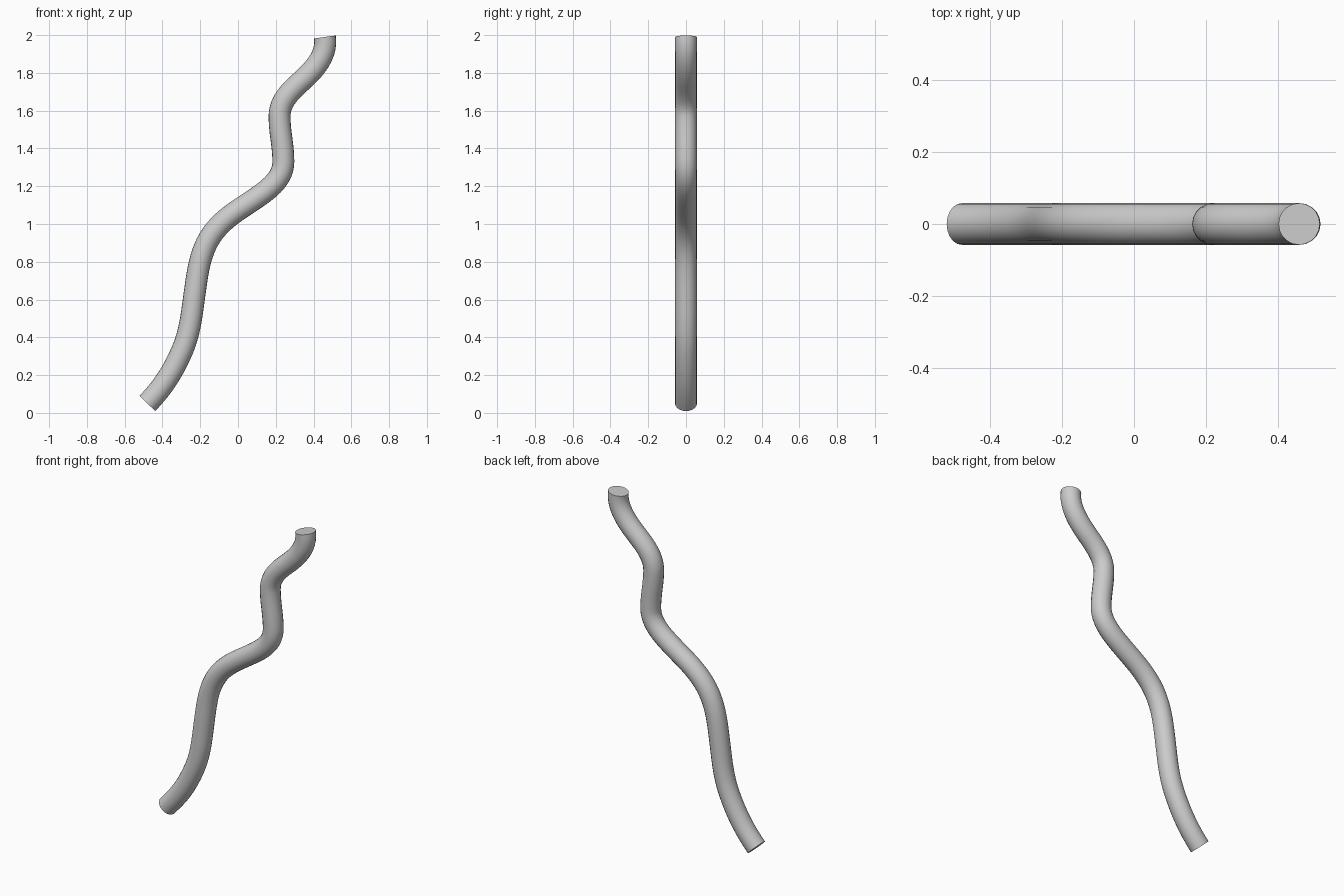
import bpy
from math import cos, sin, radians
from mathutils import Vector

cube = bpy.data.objects.get("Cube")
if cube:
    bpy.data.objects.remove(cube, do_unlink=True)

RADIUS = 0.058

# Centre line in the XZ plane: x, z, heading in degrees from +x
PATH = [
    (-0.48, 0.05, 46),
    (-0.30, 0.32, 66),
    (-0.23, 0.63, 82),
    (-0.11, 0.98, 48),
    (0.07, 1.12, 34),
    (0.24, 1.33, 90),
    (0.22, 1.57, 90),
    (0.34, 1.76, 42),
    (0.46, 1.99, 98),
]

# Grey finish
grey = bpy.data.materials.new("grey")
grey.use_nodes = True
colour = (0.6, 0.6, 0.6, 1)
grey.diffuse_color = colour
grey.node_tree.nodes["Principled BSDF"].inputs["Base Color"].default_value = colour

# Smooth path with handles along each heading
curve = bpy.data.curves.new("bent_tube", "CURVE")
curve.dimensions = "3D"
curve.resolution_u = 14
curve.bevel_depth = RADIUS
curve.bevel_resolution = 8
curve.use_fill_caps = True
spline = curve.splines.new("BEZIER")
spline.bezier_points.add(len(PATH) - 1)
points = [Vector((x, 0, z)) for x, z, _ in PATH]
for i, (knot, (_, _, angle)) in enumerate(zip(spline.bezier_points, PATH)):
    heading = Vector((cos(radians(angle)), 0, sin(radians(angle))))
    here = points[i]
    before = points[max(i - 1, 0)]
    after = points[min(i + 1, len(points) - 1)]
    knot.handle_left_type = knot.handle_right_type = "FREE"
    knot.co = here
    knot.handle_left = here - heading * (here - before).length * 0.36
    knot.handle_right = here + heading * (after - here).length * 0.36

# Solid tube with flat capped ends
tube = bpy.data.objects.new("bent_tube", curve)
bpy.context.collection.objects.link(tube)
bpy.ops.object.select_all(action="DESELECT")
tube.select_set(True)
bpy.context.view_layer.objects.active = tube
bpy.ops.object.convert(target="MESH")
tube = bpy.context.object
tube.data.materials.clear()
tube.data.materials.append(grey)
bpy.ops.object.shade_smooth_by_angle(angle=radians(40))
